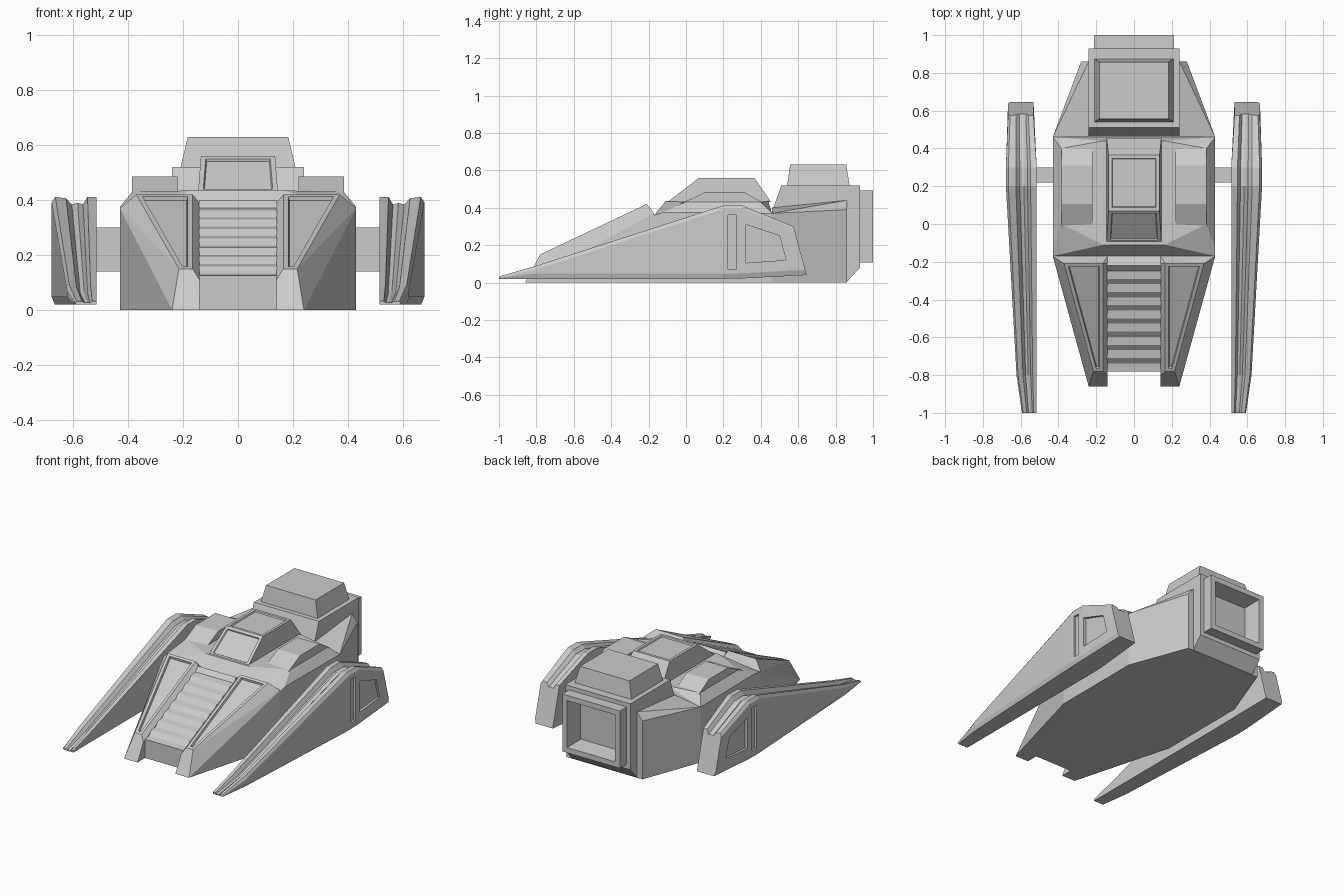
import bpy, bmesh
from mathutils import Vector

if "Cube" in bpy.data.objects:
    bpy.data.objects.remove(bpy.data.objects["Cube"])


def finish(name, bm, mirror=False):
    bmesh.ops.recalc_face_normals(bm, faces=bm.faces[:])
    me = bpy.data.meshes.new(name)
    bm.to_mesh(me)
    bm.free()
    ob = bpy.data.objects.new(name, me)
    bpy.context.collection.objects.link(ob)
    if mirror:
        ob.modifiers.new("Mirror", 'MIRROR').use_clip = False
    return ob


def both(pts):
    """Points plus their reflection across x = 0."""
    return pts + [(-x, y, z) for x, y, z in pts]


def solid(name, pts, mirror=False, insets=()):
    """Convex block from corner points; insets = [(direction, [(thickness, depth), ...])]."""
    bm = bmesh.new()
    for p in pts:
        bm.verts.new(p)
    r = bmesh.ops.convex_hull(bm, input=bm.verts[:])
    junk = [v for v in bm.verts if not v.link_faces]
    bmesh.ops.delete(bm, geom=junk, context='VERTS')
    bmesh.ops.dissolve_limit(bm, angle_limit=0.02, verts=bm.verts[:], edges=bm.edges[:])
    bmesh.ops.recalc_face_normals(bm, faces=bm.faces[:])
    for direction, steps in insets:
        d = Vector(direction).normalized()
        bm.normal_update()
        f = max(bm.faces, key=lambda f: f.normal.dot(d))
        for t, depth in steps:
            bmesh.ops.inset_individual(bm, faces=[f], thickness=t, depth=depth, use_even_offset=True)
            bm.normal_update()
    return finish(name, bm, mirror)


def extrude_x(name, profile, x0, x1):
    """Solid with a (y, z) profile running from x0 to x1."""
    bm = bmesh.new()
    f = bm.faces.new([bm.verts.new((x0, y, z)) for y, z in profile])
    g = bmesh.ops.extrude_face_region(bm, geom=[f])['geom']
    bmesh.ops.translate(bm, vec=(x1 - x0, 0, 0), verts=[v for v in g if isinstance(v, bmesh.types.BMVert)])
    return finish(name, bm)


def box(x0, x1, y0, y1, z0, z1):
    return [(x, y, z) for x in (x0, x1) for y in (y0, y1) for z in (z0, z1)]


# Sloping front flanks ending in prongs, with recessed triangular panels
solid("front_flank", [
    (.14, -.86, 0), (.24, -.86, 0), (.43, -.17, 0), (.14, -.17, 0),
    (.14, -.80, .11), (.165, -.78, .15), (.215, -.78, .15),
    (.14, -.21, .39), (.165, -.21, .42), (.37, -.21, .42),
    (.14, -.17, .36), (.43, -.17, .37)],
    mirror=True, insets=[((0, -.43, .9), [(.018, 0), (.004, -.014)])])

# Louvred ramp between the flanks
ramp = [(-.17, 0), (-.78, 0)]
for i in range(8):
    y, z = -.78 + .07 * i, .125 + .034 * i
    ramp += [(y, z), (y + .042, z + .008)]
ramp += [(-.22, .40), (-.17, .36)]
extrude_x("louvre_ramp", ramp, -.142, .142)

# Middle body with chamfered shoulders
solid("middle_body", both([
    (.43, -.17, 0), (.43, .46, 0), (.43, -.17, .36), (.43, .46, .37), (.43, -.12, .375),
    (.385, 0, .43), (.385, .40, .43), (.165, -.11, .435), (.165, .44, .435)]))

# Shoulder pods
solid("shoulder_pod", [(x, y, z) for x in (.22, .385)
                       for y, z in ((-.03, .42), (.42, .42), (.105, .485), (.31, .485))], mirror=True)

# Cockpit with recessed roof and windscreen
solid("cockpit", both([(.145, -.10, .43), (.145, .455, .43), (.135, .07, .56), (.135, .365, .56)]),
      insets=[((0, 0, 1), [(.018, 0), (.004, -.008)]),
              ((0, -.6, .8), [(.018, 0), (.004, -.008)])])

# Tapering tail
solid("tail_body", both([
    (.43, .46, 0), (.28, .86, 0), (.43, .46, .37), (.28, .86, .39),
    (.24, .86, .44), (.24, .46, .40)]))

# Engine block with hollow nozzle
solid("engine_block", both([(.24, y, z) for y, z in (
    (.46, .38), (.51, .52), (.93, .52), (.93, .08), (.86, .003), (.46, .003))]),
    insets=[((0, 1, 0), [(.028, 0), (.0005, .07), (.035, 0), (.015, -.12)])])

# Roof housing on the engine block
solid("roof_housing", both([
    (.21, .54, .515), (.21, .875, .515), (.183, .557, .63), (.183, .857, .63)]))

# Struts to the side skids
solid("side_strut", box(.40, .53, .22, .30, .14, .30), mirror=True)

# Side skids: lofted grooved section; station = y, bottom, top, inner x, outer x, rear slant
stations = [(-1, .02, .032, .515, .593, 0), (-.8, .02, .09, .515, .622, 0),
            (.20, .02, .412, .515, .678, 0), (.30, .022, .412, .515, .678, 0),
            (.575, .04, .30, .532, .667, .27)]
bm = bmesh.new()
rings = []
for y, zb, zt, xi, xo, slant in stations:
    w, d = xo - xi, min(.028, (zt - zb) * .5)
    section = [(0, zb), (0, zt), (.2, zt), (.3, zt - d), (.42, zt - d * .8), (.55, zt - d),
               (.68, zt - d * .2), (.92, zt), (1, zt - d * .7), (1, zb + d), (.93, zb)]
    rings.append([bm.verts.new((xi + u * w, y + slant * (zt - z), z)) for u, z in section])
for a, b in zip(rings, rings[1:]):
    for i in range(len(a)):
        j = (i + 1) % len(a)
        bm.faces.new((a[i], a[j], b[j], b[i]))
bm.faces.new(rings[0])
bm.faces.new(rings[-1])
skid = finish("side_skid", bm)

# Recessed slot and window cut into the outer skid face
panels = [[(.225, .07), (.27, .07), (.27, .36), (.225, .36)],
          [(.32, .105), (.535, .12), (.50, .25), (.32, .31)]]
for n, p in enumerate(panels):
    cutter = extrude_x("panel_cutter", p, .664 - .006 * n, .75)
    cutter.hide_render = True
    m = skid.modifiers.new("Recess", 'BOOLEAN')
    m.operation, m.solver, m.object = 'DIFFERENCE', 'EXACT', cutter
    bpy.context.view_layer.objects.active = skid
    bpy.ops.object.modifier_apply(modifier=m.name)
    bpy.data.objects.remove(cutter)
skid.modifiers.new("Mirror", 'MIRROR')
